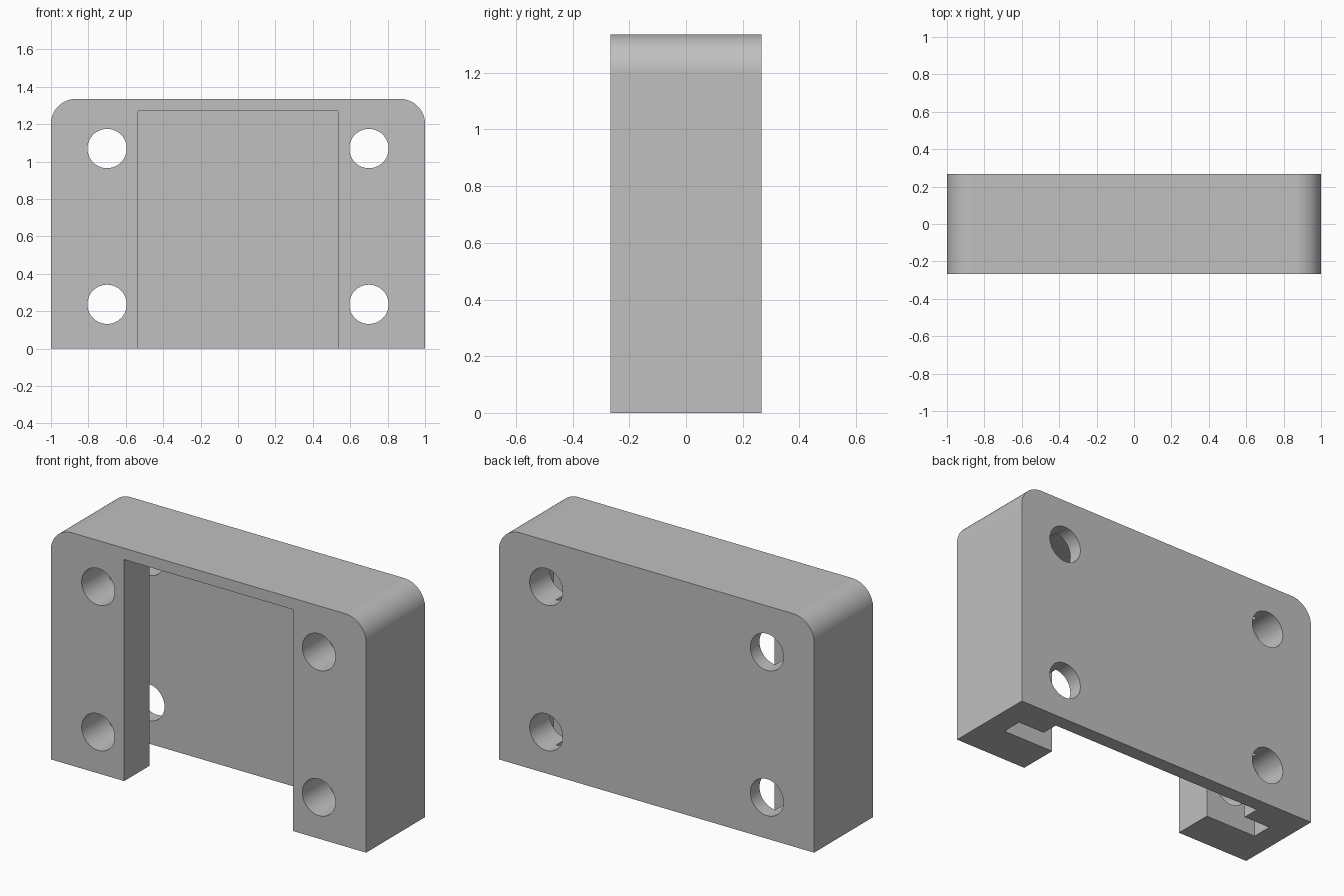
import bpy
import bmesh
import math
from mathutils import Matrix

old = bpy.data.objects.get("Cube")
if old:
    bpy.data.objects.remove(old, do_unlink=True)

HALF_W, HALF_D, HEIGHT = 1.0, 0.267, 1.335
CORNER = 0.133
SLOT_TOP = 1.27
HOLE_X, HOLE_R, HOLE_HEIGHTS = 0.7, 0.105, (0.237, 1.07)

gray = bpy.data.materials.new("plain_gray")
gray.use_nodes = True
color = (0.53, 0.53, 0.53, 1)
gray.diffuse_color = color
gray.node_tree.nodes["Principled BSDF"].inputs["Base Color"].default_value = color


def make_object(name, bm):
    bmesh.ops.recalc_face_normals(bm, faces=bm.faces)
    mesh = bpy.data.meshes.new(name)
    bm.to_mesh(mesh)
    bm.free()
    mesh.materials.append(gray)
    obj = bpy.data.objects.new(name, mesh)
    bpy.context.collection.objects.link(obj)
    return obj


def prism(name, points, direction):
    """Extrude a closed outline of 3D points along a direction."""
    bm = bmesh.new()
    face = bm.faces.new([bm.verts.new(p) for p in points])
    result = bmesh.ops.extrude_face_region(bm, geom=[face], use_keep_orig=True)
    moved = [v for v in result["geom"] if isinstance(v, bmesh.types.BMVert)]
    bmesh.ops.translate(bm, verts=moved, vec=direction)
    return make_object(name, bm)


# Body outline with two rounded upper corners
outline = [(-HALF_W, 0), (HALF_W, 0)]
for side, start in ((1, 0), (-1, 90)):
    for i in range(25):
        a = math.radians(start + i * 90 / 24)
        outline.append((side * (HALF_W - CORNER) + CORNER * math.cos(a),
                        HEIGHT - CORNER + CORNER * math.sin(a)))
body = prism("bracket_body", [(x, -HALF_D, z) for x, z in outline],
             (0, 2 * HALF_D, 0))

# Stepped slot, open at the front and the bottom
half = [(0.535, -0.4), (0.535, -0.037), (0.865, -0.037),
        (0.865, 0.084), (0.695, 0.084), (0.695, 0.184)]
slot = half + [(-x, y) for x, y in reversed(half)]
cutters = [prism("slot_cutter", [(x, y, -0.2) for x, y in slot],
                 (0, 0, SLOT_TOP + 0.2))]

# Four screw holes
for x in (-HOLE_X, HOLE_X):
    for z in HOLE_HEIGHTS:
        bm = bmesh.new()
        bmesh.ops.create_cone(
            bm, cap_ends=True, segments=64, radius1=HOLE_R, radius2=HOLE_R,
            depth=1, matrix=Matrix.Translation((x, 0, z))
            @ Matrix.Rotation(math.pi / 2, 4, "X"))
        cutters.append(make_object("screw_hole_cutter", bm))

# Cut the body, then discard the cutters
bpy.ops.object.select_all(action="DESELECT")
bpy.context.view_layer.objects.active = body
body.select_set(True)
for cutter in cutters:
    cutter.hide_render = True
    mod = body.modifiers.new("cut", "BOOLEAN")
    mod.operation = "DIFFERENCE"
    mod.solver = "EXACT"
    mod.object = cutter
    bpy.ops.object.modifier_apply(modifier=mod.name)
    bpy.data.objects.remove(cutter, do_unlink=True)

# Smooth the curves while the flat faces stay flat
bpy.ops.object.shade_smooth_by_angle(angle=math.radians(30))
normals = body.modifiers.new("flat_normals", "WEIGHTED_NORMAL")
normals.keep_sharp = True
